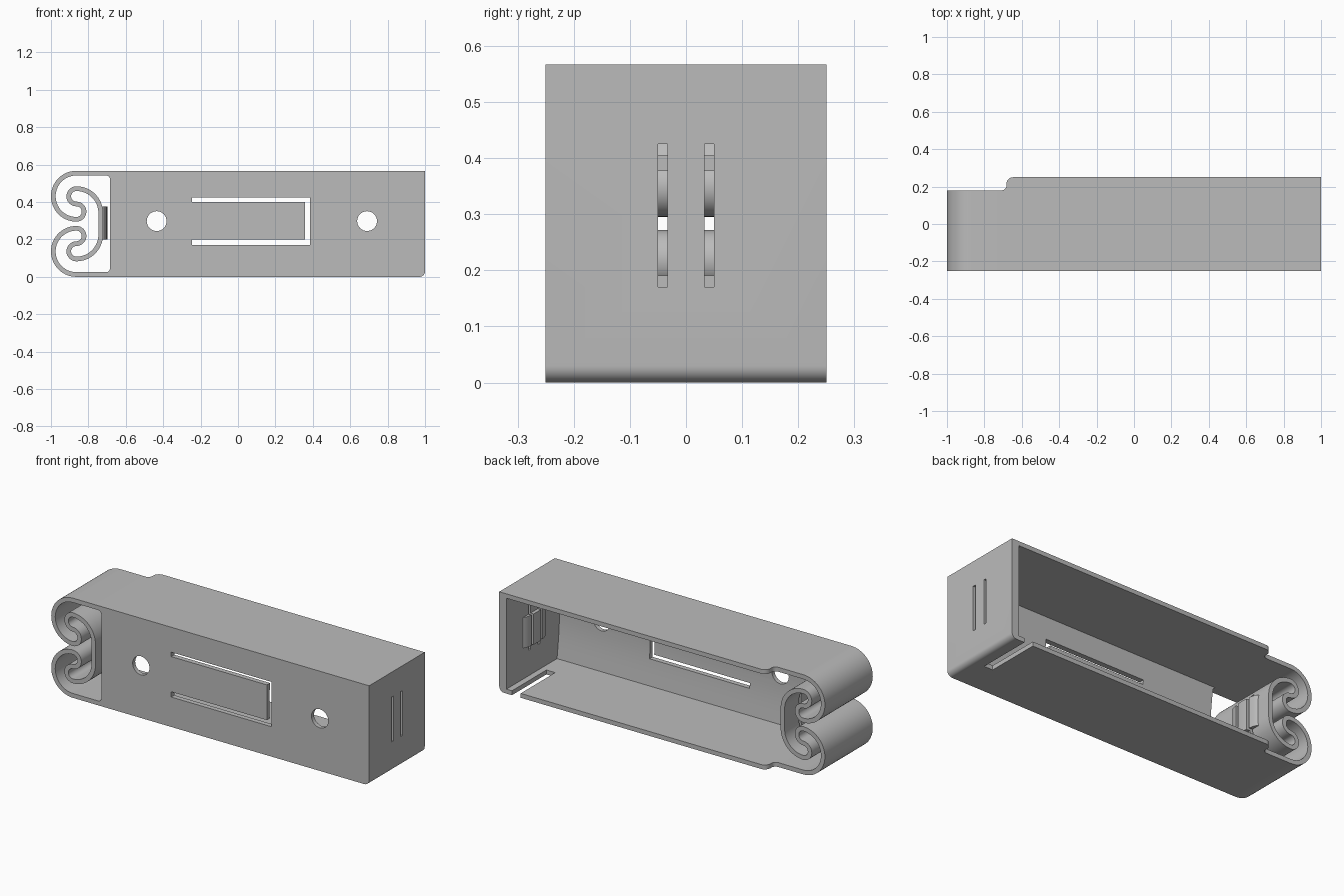
import bpy, bmesh
from math import sin, cos, pi, radians
from mathutils import Vector

if "Cube" in bpy.data.objects:
    bpy.data.objects.remove(bpy.data.objects["Cube"])

grey = bpy.data.materials.new("plain grey")
grey.use_nodes = True
grey.diffuse_color = (0.5, 0.5, 0.5, 1)
grey.node_tree.nodes["Principled BSDF"].inputs["Base Color"].default_value = (0.5, 0.5, 0.5, 1)

TOP, WALL = 0.567, 0.025
MID = TOP / 2
FRONT, BACK, SPRING_BACK = -0.25, 0.25, 0.18


def arc(cx, cy, r, a0, a1, n=12):
    """Points on an arc, angles in degrees."""
    return [(cx + r * cos(radians(a0 + (a1 - a0) * i / n)),
             cy + r * sin(radians(a0 + (a1 - a0) * i / n))) for i in range(n + 1)]


def prism(name, pts, axis, lo, hi):
    """Extrude a closed 2D outline along one axis."""
    place = {"x": lambda p, t: (t, p[0], p[1]),
             "y": lambda p, t: (p[0], t, p[1]),
             "z": lambda p, t: (p[0], p[1], t)}[axis]
    bm = bmesh.new()
    a = [bm.verts.new(place(p, lo)) for p in pts]
    b = [bm.verts.new(place(p, hi)) for p in pts]
    bm.faces.new(a)
    bm.faces.new(b)
    for i in range(len(pts)):
        j = (i + 1) % len(pts)
        bm.faces.new((a[i], a[j], b[j], b[i]))
    bmesh.ops.recalc_face_normals(bm, faces=bm.faces)
    mesh = bpy.data.meshes.new(name)
    bm.to_mesh(mesh)
    bm.free()
    mesh.materials.append(grey)
    obj = bpy.data.objects.new(name, mesh)
    bpy.context.collection.objects.link(obj)
    return obj


def box(name, x0, x1, y0, y1, z0, z1):
    return prism(name, [(x0, y0), (x1, y0), (x1, y1), (x0, y1)], "z", z0, z1)


def cut(obj, cutter):
    """Subtract a cutter for good and drop it."""
    cutter.hide_render = True
    mod = obj.modifiers.new("cut", "BOOLEAN")
    mod.operation, mod.solver, mod.object = "DIFFERENCE", "EXACT", cutter
    bpy.context.view_layer.objects.active = obj
    bpy.ops.object.modifier_apply(modifier=mod.name)
    bpy.data.objects.remove(cutter)


# Housing: block with one rounded lower edge
joint = -0.72
housing = prism("housing", [(joint, 0)] + arc(0.97, 0.03, 0.03, -90, 0, 8)
                + [(1, TOP), (joint, TOP)], "y", FRONT, BACK)

# Cavity open at the back, with a shallow rounded floor
floor = [(-0.205 - 0.022 * sin(pi * i / 16), WALL + (TOP - 2 * WALL) * i / 16)
         for i in range(17)]
cut(housing, prism("cavity", [(0.4, WALL)] + floor + [(0.4, TOP - WALL)], "x", -0.9, 0.955))

# Window in front of the spring
window = ([(-0.9, WALL)] + arc(-0.705, WALL + 0.02, 0.02, -90, 0, 6)
          + arc(-0.705, TOP - WALL - 0.02, 0.02, 0, 90, 6) + [(-0.9, TOP - WALL)])
cut(housing, prism("window", window, "y", -0.4, 0))

# Curved step down to the spring at the back
step = ([(-0.9, SPRING_BACK)] + arc(-0.707, SPRING_BACK + 0.025, 0.025, -90, 0, 6)
        + arc(-0.647, BACK - 0.035, 0.035, 180, 90, 8) + [(-0.647, 0.4), (-0.9, 0.4)])
cut(housing, prism("step", step, "z", -0.1, 0.7))

# Screw holes
for x in (-0.435, 0.69):
    cut(housing, prism("hole", arc(x, 0.298, 0.053, 0, 348.75, 31), "y", -0.4, 0))

# U-shaped slot that frees the front tongue
u_slot = [(-0.245, 0.17), (0.385, 0.17), (0.385, 0.425), (-0.245, 0.425),
          (-0.245, 0.4), (0.357, 0.4), (0.357, 0.2), (-0.245, 0.2)]
cut(housing, prism("tongue_slot", u_slot, "y", -0.4, 0))

# Notch in the bottom wall
cut(housing, box("notch", 0.865, 0.92, -0.06, 0.4, -0.1, 0.1))

# Spring: half the band's centre line, mirrored to the lower half
h = WALL / 2
big = 0.1235
cx, cz = -1 + h + big, TOP - h - big
small = 0.041
z1 = cz - big + small
z2 = z1 + 2 * small
half = [(joint, TOP - h)] + arc(cx, cz, big, 90, 270, 28)
half += arc(cx, z1, small, -90, 90, 16)[1:]
half += arc(cx, z2, small, 270, 90, 16)[1:]
half += arc(cx, z2 + small - 0.13, 0.13, 90, 0, 18)[1:]
line = [Vector(p) for p in half + [(x, TOP - z) for x, z in reversed(half)]]

left, right = [], []
for i, p in enumerate(line):
    d = (line[min(i + 1, len(line) - 1)] - line[max(i - 1, 0)]).normalized()
    if i in (0, len(line) - 1):
        d = Vector((-1 if i == 0 else 1, 0))
    n = Vector((-d.y, d.x)) * h
    left.append(p + n)
    right.append(p - n)
spring = prism("spring", left + right[::-1], "y", FRONT, SPRING_BACK)


# Rounded contact pads facing each other
def pad(name, x, rise):
    pts = [(x + rise * sin(pi * i / 12), -0.1 * cos(pi * i / 12)) for i in range(13)]
    return prism(name, pts, "z", 0.2, 0.375)


spring_pad = pad("spring_pad", -0.725, 0.026)
end_pad = pad("end_pad", 0.957, -0.022)

# Pairs of contact slots through both ends
for y in (-0.0415, 0.0415):
    y0, y1 = y - 0.0085, y + 0.0085
    for part in (housing, end_pad):
        cut(part, box("slot", 0.9, 1.1, y0, y1, 0.17, 0.425))
    for part in (spring, spring_pad):
        cut(part, box("slot", -0.752, -0.69, y0, y1, 0.167, 0.405))

for obj in (housing, spring, spring_pad, end_pad):
    bpy.ops.object.select_all(action="DESELECT")
    obj.select_set(True)
    bpy.context.view_layer.objects.active = obj
    bpy.ops.object.shade_smooth_by_angle(angle=radians(30))
